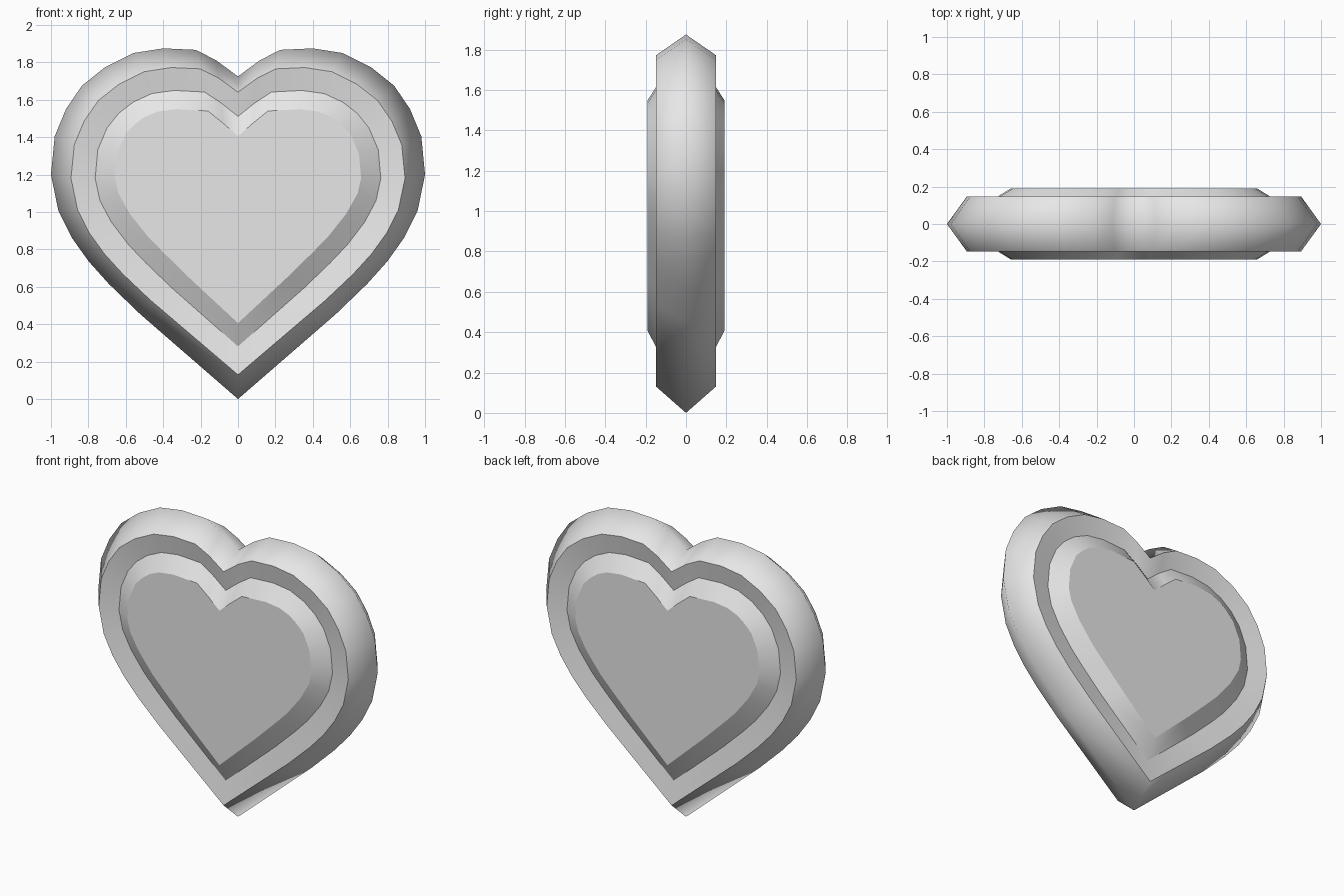
import bpy
import bmesh

# Remove the default object
cube = bpy.data.objects.get("Cube")
if cube:
    bpy.data.objects.remove(cube, do_unlink=True)

# Right half of the heart outline, from the notch round to the bottom tip
RIM = [(0, 1.725), (.115, 1.81), (.225, 1.867), (.4, 1.875), (.56, 1.85),
       (.71, 1.775), (.835, 1.675), (.92, 1.55), (.98, 1.405), (1, 1.2),
       (.96, 1.005), (.89, .865), (.8, .738), (.69, .615), (.524, .455), (0, 0)]

# Same half outline for the raised centre panel
PANEL = [(0, 1.405), (.08, 1.475), (.16, 1.54), (.33, 1.55), (.43, 1.537),
         (.5, 1.508), (.55, 1.47), (.6, 1.42), (.647, 1.31), (.658, 1.18),
         (.64, 1.1), (.578, .99), (.48, .866), (.39, .775), (.257, .645), (0, .406)]


def scaled(profile, sx, sz, lift):
    """Scale a half outline about the tip and lift it."""
    return [(x * sx, z * sz + lift) for x, z in profile]


def blended(first, second, t):
    """Half outline lying between two others."""
    return [(a[0] + (b[0] - a[0]) * t, a[1] + (b[1] - a[1]) * t)
            for a, b in zip(first, second)]


def add_ring(bm, profile, y):
    """Mirror a half outline into a closed ring of vertices at depth y."""
    mirrored = [(-x, z) for x, z in reversed(profile[1:-1])]
    return [bm.verts.new((x, y, z)) for x, z in profile + mirrored]


def bridge(bm, ring_a, ring_b):
    """Join two rings with a strip of smooth quads."""
    count = len(ring_a)
    for i in range(count):
        j = (i + 1) % count
        face = bm.faces.new((ring_a[i], ring_a[j], ring_b[j], ring_b[i]))
        face.smooth = True


def mark_sharp(bm, ring):
    """Keep a crisp crease along a ring."""
    for a, b in zip(ring, ring[1:] + ring[:1]):
        bm.edges.get((a, b)).smooth = False


def make_material(name, color):
    mat = bpy.data.materials.new(name)
    mat.use_nodes = True
    mat.diffuse_color = color
    for node in mat.node_tree.nodes:
        if node.type == 'BSDF_PRINCIPLED':
            node.inputs["Base Color"].default_value = color
    return mat


# Outlines of the shoulder crease and of the groove at the panel's foot
shoulder = scaled(RIM, .893, .876, .13)
groove = blended(shoulder, PANEL, .55)

# Front panel, groove, shoulder, rim, then the same again to the back
layers = [(PANEL, -.19), (groove, -.125), (shoulder, -.148), (RIM, 0),
          (shoulder, .148), (groove, .125), (PANEL, .19)]

bm = bmesh.new()
rings = [add_ring(bm, profile, y) for profile, y in layers]
for ring_a, ring_b in zip(rings, rings[1:]):
    bridge(bm, ring_a, ring_b)

# Flat front and back panels
for ring in (rings[0], rings[-1]):
    bm.faces.new(ring).smooth = False

# Creases at the panel edges, grooves and shoulders; the rim stays soft
for ring in rings:
    if ring is not rings[len(rings) // 2]:
        mark_sharp(bm, ring)

bmesh.ops.recalc_face_normals(bm, faces=bm.faces)
mesh = bpy.data.meshes.new("heart")
bm.to_mesh(mesh)
bm.free()

mesh.materials.append(make_material("light grey", (.8, .8, .8, 1)))
heart = bpy.data.objects.new("heart", mesh)
bpy.context.collection.objects.link(heart)
